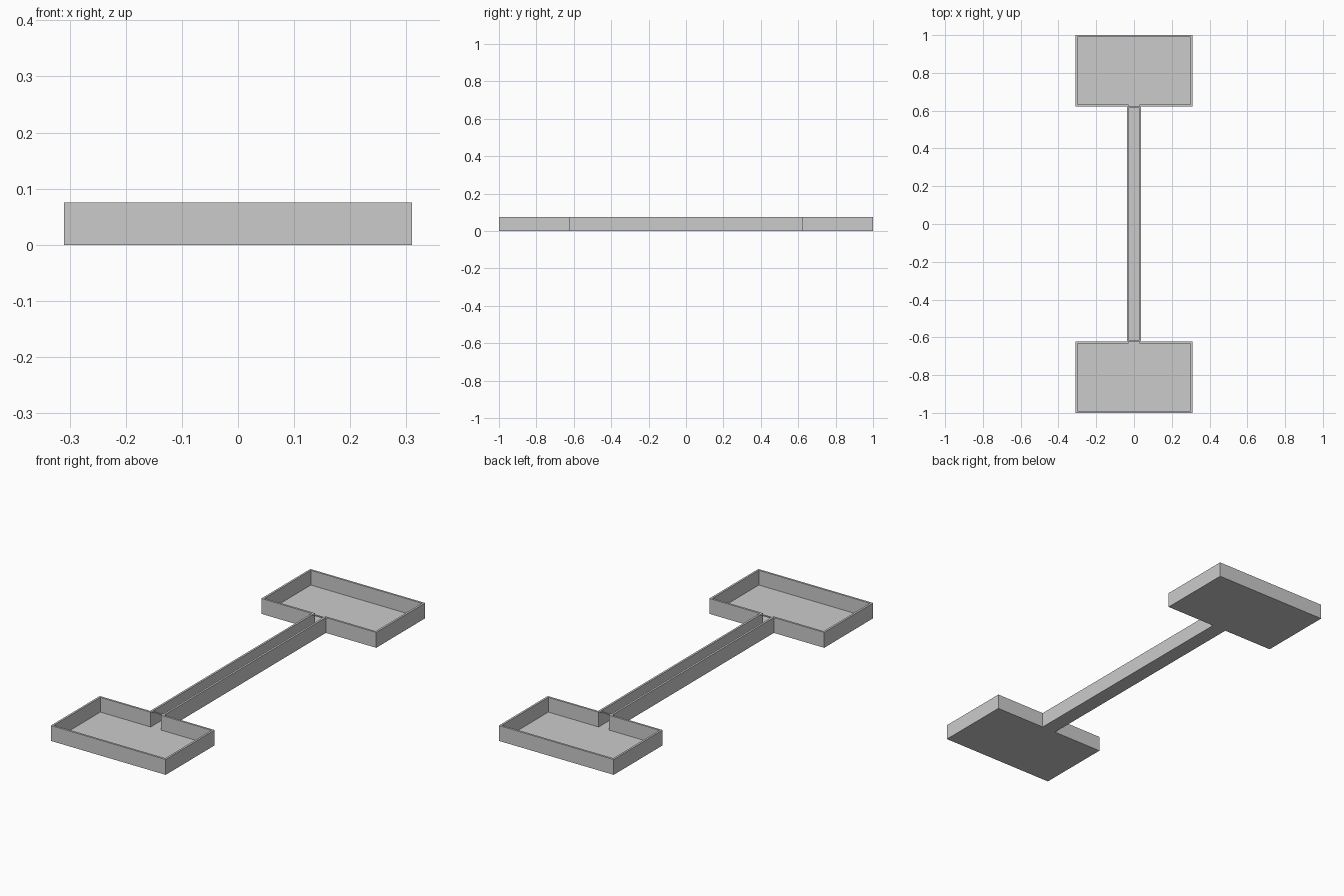
import bpy, bmesh

if "Cube" in bpy.data.objects:
    bpy.data.objects.remove(bpy.data.objects["Cube"])

H = 0.075       # wall height
FLOOR = 0.003   # floor thickness
T = 0.01        # wall thickness


def outline(half_w, neck, y_in, y_out):
    """Dumbbell plan: two rooms joined by a narrow passage (counter-clockwise)."""
    right = [(half_w, -y_out), (half_w, -y_in), (neck, -y_in),
             (neck, y_in), (half_w, y_in), (half_w, y_out)]
    return right + [(-x, -y) for x, y in right]


def finish(bm, name):
    bmesh.ops.recalc_face_normals(bm, faces=bm.faces)
    me = bpy.data.meshes.new(name)
    bm.to_mesh(me)
    bm.free()
    ob = bpy.data.objects.new(name, me)
    bpy.context.collection.objects.link(ob)
    return ob


# Open-topped shell: underside, outer walls, rim, inner walls, floor
outer = outline(0.31, 0.038, 0.623, 1.0)
inner = outline(0.31 - T, 0.038 - T, 0.623 + T, 1.0 - T)
bm = bmesh.new()
rings = [[bm.verts.new((x, y, z)) for x, y in pts]
         for pts, z in ((outer, 0), (outer, H), (inner, H), (inner, FLOOR))]
for a, b in zip(rings, rings[1:]):
    for i in range(len(a)):
        j = (i + 1) % len(a)
        bm.faces.new((a[i], a[j], b[j], b[i]))
bm.faces.new(rings[0][::-1])
bm.faces.new(rings[3])
finish(bm, "rooms_and_passage")

# Slim crossbars over the two doorways
for side, name in ((-1, "front_door_crossbar"), (1, "back_door_crossbar")):
    bm = bmesh.new()
    bmesh.ops.create_cube(bm, size=1)
    for v in bm.verts:
        v.co.x *= 2 * (0.038 - T)
        v.co.y = v.co.y * 0.008 + side * 0.619
        v.co.z = v.co.z * 0.004 + H - 0.002
    finish(bm, name)
